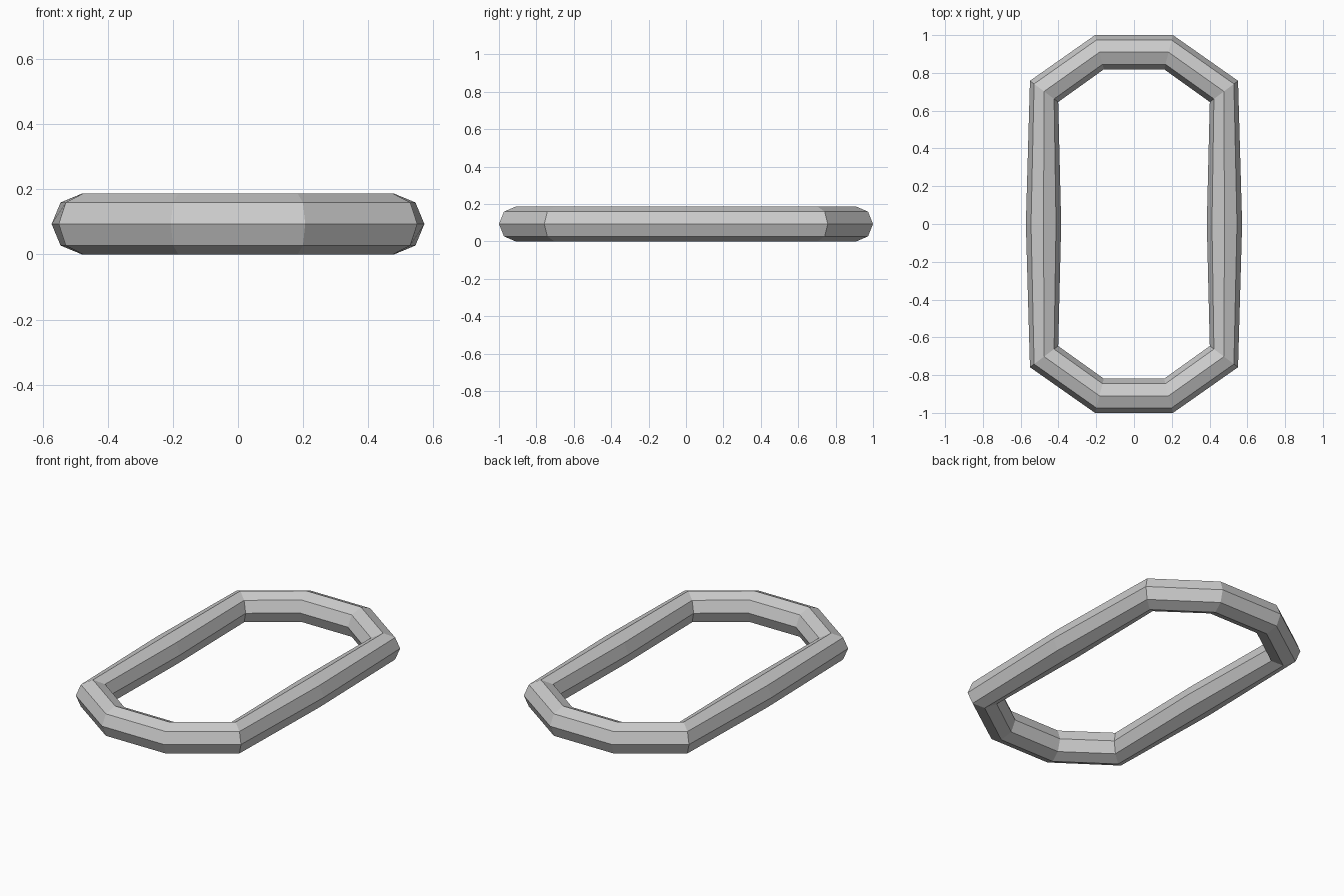
import bpy, bmesh, math
from mathutils import Vector

if "Cube" in bpy.data.objects:
    bpy.data.objects.remove(bpy.data.objects["Cube"])

R = 0.0935   # tube radius
SIDES = 8

# One quarter of the centre line: (position, outward direction)
quarter = [((0.479, 0.0), (1.0, 0.0)),
           ((0.476, 0.702), (0.8, 0.6)),
           ((0.183, 0.9095), (0.25, 0.968))]


def flip(stations, sx, sy):
    return [((p[0] * sx, p[1] * sy), (d[0] * sx, d[1] * sy)) for p, d in stations]


# Mirror the quarter into the full closed loop, anticlockwise
path = (quarter
        + flip(quarter, -1, 1)[::-1]
        + flip(quarter[1:], -1, -1)
        + flip(quarter[1:], 1, -1)[::-1])

# Sweep an octagonal section round the loop
bm = bmesh.new()
rings = []
for p, d in path:
    centre = Vector((p[0], p[1], R))
    out = Vector((d[0], d[1], 0)).normalized()
    ring = []
    for i in range(SIDES):
        a = 2 * math.pi * i / SIDES
        ring.append(bm.verts.new(centre + out * R * math.cos(a)
                                 + Vector((0, 0, R * math.sin(a)))))
    rings.append(ring)
for k, ring in enumerate(rings):
    after = rings[(k + 1) % len(rings)]
    for i in range(SIDES):
        j = (i + 1) % SIDES
        bm.faces.new((ring[i], after[i], after[j], ring[j]))
bmesh.ops.recalc_face_normals(bm, faces=bm.faces)

mesh = bpy.data.meshes.new("chain_link")
bm.to_mesh(mesh)
bm.free()
link = bpy.data.objects.new("chain_link", mesh)
bpy.context.collection.objects.link(link)
